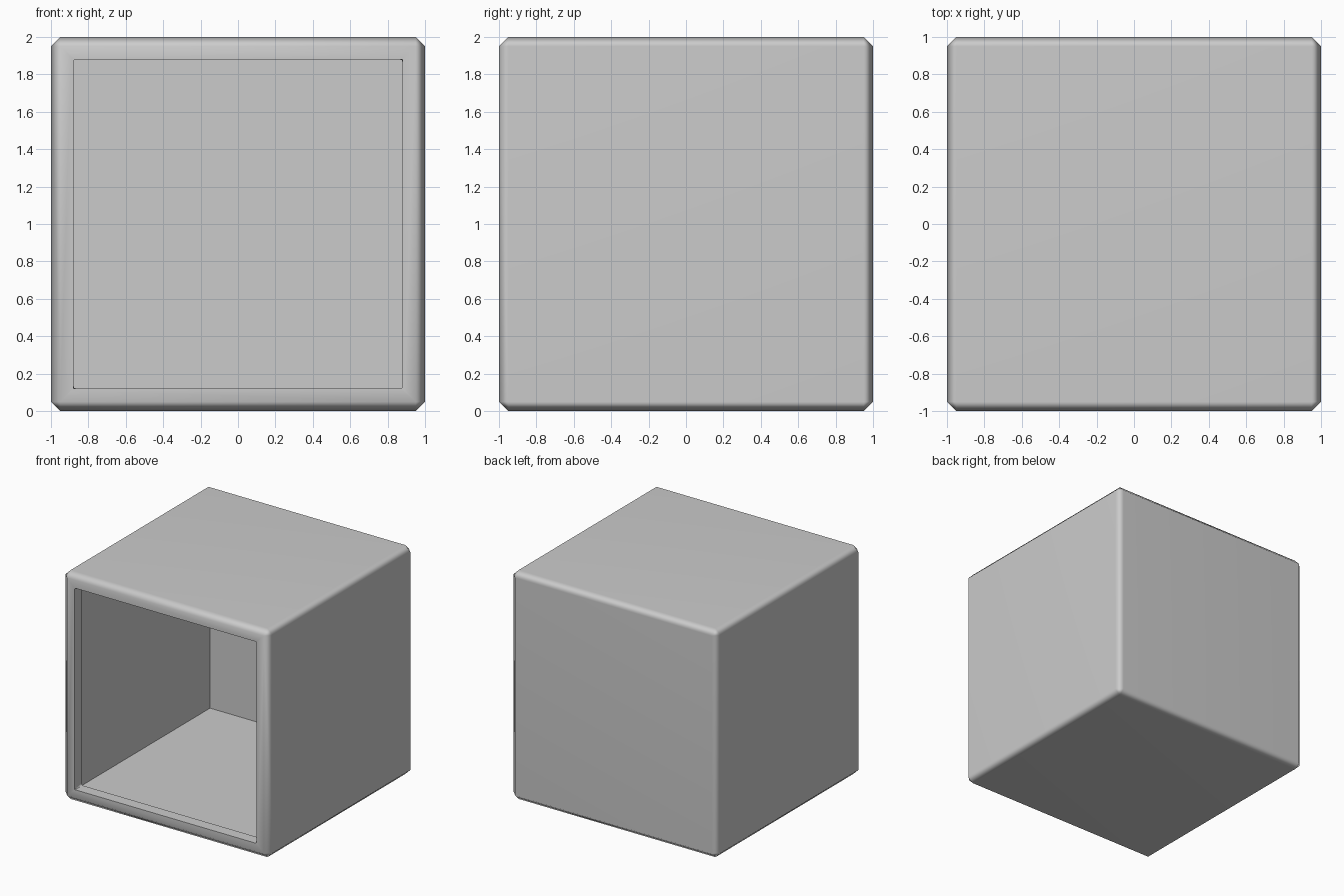
import bpy, bmesh, math
from mathutils import Matrix, Vector

if "Cube" in bpy.data.objects:
    bpy.data.objects.remove(bpy.data.objects["Cube"])


def add_box(bm, half):
    """Cube of the given half size, centred one unit above the floor."""
    mat = Matrix.Translation((0, 0, 1)) @ Matrix.Scale(2 * half, 4)
    return bmesh.ops.create_cube(bm, size=1, matrix=mat)["verts"]


def open_front(bm, y, margin):
    """Inset the front-facing face at depth y, remove its centre, return the hole edges."""
    face = max((f for f in bm.faces if abs(f.calc_center_median().y - y) < 1e-4),
               key=lambda f: f.calc_area())
    bmesh.ops.inset_region(bm, faces=[face], thickness=margin, use_even_offset=True)
    edges = list(face.edges)
    bmesh.ops.delete(bm, geom=[face], context="FACES_ONLY")
    return edges


bm = bmesh.new()

# Chamfered outer shell
add_box(bm, 1.0)
bmesh.ops.bevel(bm, geom=bm.edges[:], offset=0.05, segments=1,
                affect="EDGES", profile=0.5)
outer_hole = open_front(bm, -1.0, 0.07)

# Cavity, slightly wider than the opening so a lip remains at the front
add_box(bm, 0.9)
inner_hole = open_front(bm, -0.9, 0.02)

# Lip between the two openings, with small corner chamfers
bmesh.ops.bridge_loops(bm, edges=outer_hole + inner_hole)
lip_corners = [e for e in bm.edges
               if all(abs(abs(v.co.x) - 0.88) < 1e-3 for v in e.verts)
               and abs(e.verts[0].co.y - e.verts[1].co.y) > 0.05]
bmesh.ops.bevel(bm, geom=lip_corners, offset=0.015, segments=2,
                affect="EDGES", profile=0.5)
bmesh.ops.recalc_face_normals(bm, faces=bm.faces[:])

# Smooth chamfers, crisp opening and cavity edges
for f in bm.faces:
    f.smooth = True
for e in bm.edges:
    e.smooth = e.calc_face_angle(0) < math.radians(50)

mesh = bpy.data.meshes.new("open_box")
bm.to_mesh(mesh)
bm.free()
box = bpy.data.objects.new("open_box", mesh)
bpy.context.collection.objects.link(box)

# Keep the broad panels flat-looking
wn = box.modifiers.new("flat_panels", "WEIGHTED_NORMAL")
wn.keep_sharp = True
